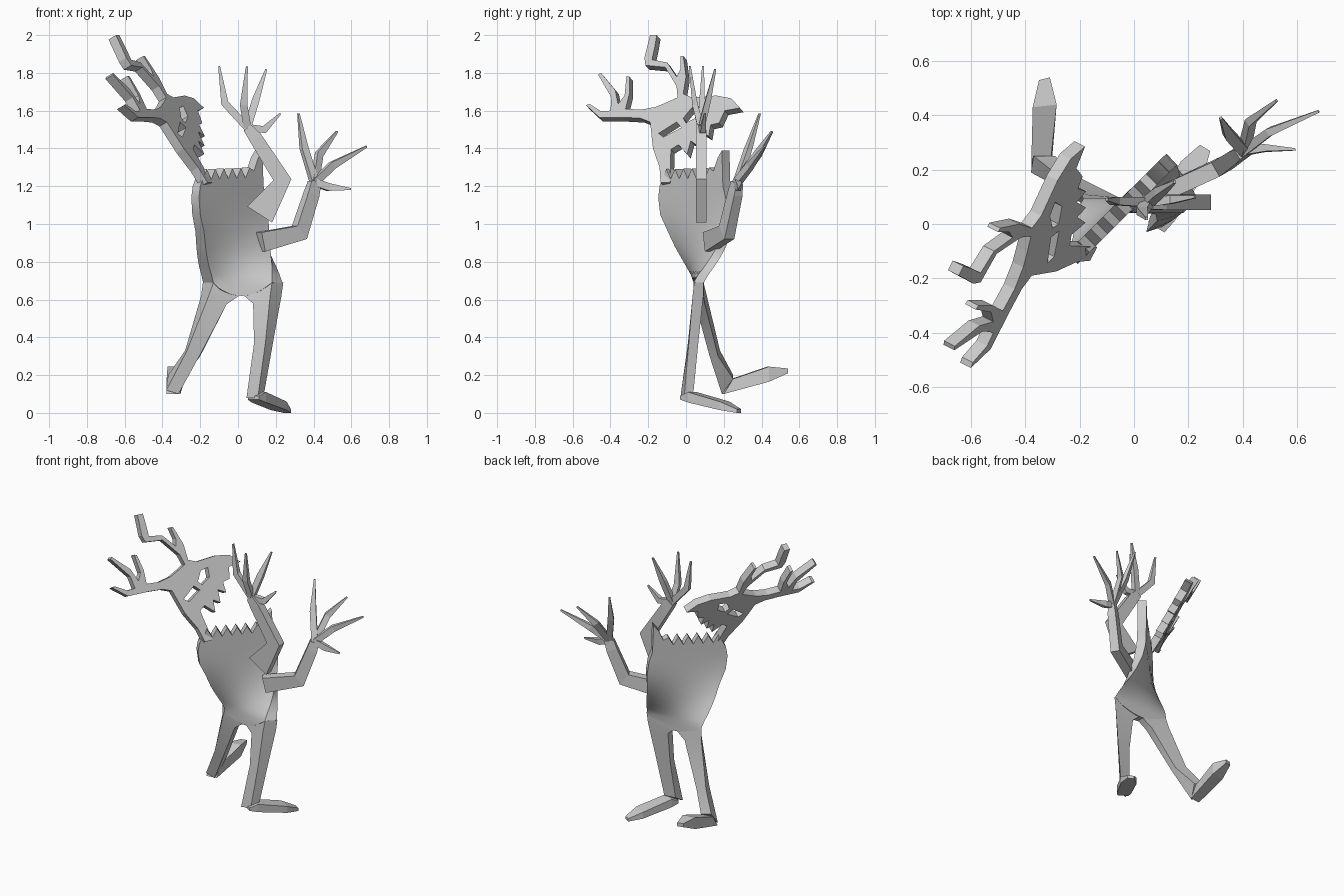
import bpy, bmesh, math
from mathutils import Vector as V

grey = bpy.data.materials.new("plain grey")
grey.diffuse_color = (0.6, 0.6, 0.6, 1)


def finish(bm, name, smooth=False):
    bmesh.ops.recalc_face_normals(bm, faces=bm.faces)
    me = bpy.data.meshes.new(name)
    bm.to_mesh(me)
    bm.free()
    me.materials.append(grey)
    ob = bpy.data.objects.new(name, me)
    bpy.context.collection.objects.link(ob)
    if smooth:
        bpy.ops.object.select_all(action='DESELECT')
        ob.select_set(True)
        bpy.context.view_layer.objects.active = ob
        bpy.ops.object.shade_smooth_by_angle(angle=0.6)
    return ob


def loft(name, sections, smooth=False):
    """Skin closed cross-sections and cap both ends."""
    bm = bmesh.new()
    rings = [[bm.verts.new(p) for p in s] for s in sections]
    for a, b in zip(rings, rings[1:]):
        n = len(a)
        for i in range(n):
            bm.faces.new((a[i], a[(i + 1) % n], b[(i + 1) % n], b[i]))
    bm.faces.new(rings[0])
    bm.faces.new(rings[-1])
    return finish(bm, name, smooth)


def limb(name, path, axis):
    """Flat tapered bar; path rows are (point, half width, half thickness)."""
    axis = V(axis).normalized()
    pts = [V(p[0]) for p in path]
    secs = []
    for i, (_, w, t) in enumerate(path):
        d = pts[min(i + 1, len(pts) - 1)] - pts[max(i - 1, 0)]
        s = d.cross(axis).normalized() * w
        n = axis * t
        secs.append([pts[i] + s + n, pts[i] - s + n, pts[i] - s - n, pts[i] + s - n])
    return loft(name, secs)


# Twisted torso slab with a toothed rim
ROWS = [(0.69, -0.13, 0.18), (0.73, -0.14, 0.18), (0.78, -0.155, 0.18), (0.83, -0.165, 0.175),
        (0.88, -0.172, 0.17), (0.96, -0.18, 0.165), (1.05, -0.2, 0.16), (1.14, -0.207, 0.15),
        (1.2, -0.2, 0.135), (1.23, -0.187, 0.13)]
COLS = 14
bm = bmesh.new()
front, back = [], []
for r, (z0, xl, xr) in enumerate([(0.62, -0.1, 0.14)] + ROWS):
    fr, br = [], []
    for c in range(COLS + 1):
        u = c / COLS
        x, z = xl + (xr - xl) * u, z0
        if r == 0:
            z = 0.62 + 0.04 * abs(2 * u - 1) ** 2
        elif r == len(ROWS):
            z = 1.235 + 0.01 * u + (0.055 if c % 2 else 0)
            if c >= COLS - 2:
                z = (1.28, 1.35, 1.39)[c - COLS + 2]
        t = max(0.0, min(1.0, (z0 - 0.7) / 0.4))
        k = math.sin(t * math.pi / 2)            # twist grows towards the shoulders
        y = 0.04 + 0.02 * k + k * x
        th = 0.055 - 0.015 * t
        dx = -th + 2 * th * u * (1 - k)
        fr.append(bm.verts.new((x, y, z)))
        br.append(bm.verts.new((x + dx, y + th, z)))
    front.append(fr)
    back.append(br)
for g in (front, back):
    for a, b in zip(g, g[1:]):
        for i in range(COLS):
            bm.faces.new((a[i], a[i + 1], b[i + 1], b[i]))
for c in (0, COLS):
    for r in range(len(front) - 1):
        bm.faces.new((front[r][c], front[r + 1][c], back[r + 1][c], back[r][c]))
for r in (0, -1):
    for c in range(COLS):
        bm.faces.new((front[r][c], front[r][c + 1], back[r][c + 1], back[r][c]))
finish(bm, "torso", True)

# Legs: front outer, front inner, back inner, back outer corners
loft("raised_leg", [
    [(-.13, .043, .69), (.02, .046, .63), (.02, .09, .63), (-.186, .093, .69)],
    [(-.155, .05, .62), (-.06, .05, .575), (-.06, .1, .575), (-.195, .11, .62)],
    [(-.27, .13, .33), (-.205, .125, .3), (-.2, .17, .3), (-.28, .18, .33)],
    [(-.38, .19, .12), (-.315, .19, .10), (-.29, .25, .18), (-.37, .25, .2)]], True)
loft("standing_leg", [
    [(.18, .043, .69), (.02, .046, .63), (.02, .09, .63), (.24, .093, .69)],
    [(.17, .035, .62), (.08, .035, .58), (.08, .085, .58), (.23, .092, .62)],
    [(.145, .015, .37), (.085, .01, .37), (.085, .055, .37), (.185, .065, .37)],
    [(.105, -.01, .08), (.045, -.03, .08), (.06, .03, .115), (.14, .04, .115)]], True)

# Feet
loft("raised_foot", [
    [(a, y, z0), (b, y + .01, z0), (b, y + .01 + s, z1), (a, y + s, z1)]
    for a, b, y, z0, z1, s in ((-.378, -.305, .19, .10, .18, .05),
                               (-.373, -.285, .43, .165, .245, 0),
                               (-.35, -.31, .53, .21, .235, 0))])
d, s = V((.52, .85, 0)), V((.85, -.52, 0))
loft("standing_foot", [
    [V((.09, 0, z0)) + d * t - s * w, V((.09, 0, z0)) + d * t + s * w,
     V((.09, 0, z1)) + d * t + s * w, V((.09, 0, z1)) + d * t - s * w]
    for t, w, z0, z1 in ((-.015, .035, .07, .09), (.04, .045, .055, .11),
                         (.24, .05, .015, .06), (.33, .022, 0, .02))])


# Arms with four branch-like fingers each
def arm(name, path, axis, fingers):
    limb(name, path, axis)
    wrist = path[-1][0]
    for i, (mid, tip) in enumerate(fingers):
        limb(f"{name}_finger_{i + 1}",
             [(wrist, .02, .018), (mid, .02, .015), (tip, .005, .005)], axis)


arm("raised_arm",
    [((.115, .08, 1.05), .078, .028), ((.235, .08, 1.235), .048, .028),
     ((.09, .08, 1.46), .035, .028), ((.05, .08, 1.51), .025, .026)], (0, 1, 0),
    [((-.07, .085, 1.64), (-.1, .09, 1.835)),
     ((.03, .048, 1.63), (.047, .02, 1.835)),
     ((.095, .118, 1.66), (.15, .155, 1.82)),
     ((.14, .09, 1.5), (.225, .1, 1.585))])
arm("forward_arm",
    [((.12, .12, .905), .052, .03), ((.325, .215, .955), .045, .03),
     ((.39, .26, 1.16), .035, .026), ((.405, .27, 1.22), .03, .02)], (-.5, .85, 0),
    [((.35, .33, 1.4), (.32, .39, 1.585)),
     ((.43, .38, 1.37), (.525, .455, 1.49)),
     ((.5, .34, 1.31), (.68, .415, 1.41)),
     ((.48, .28, 1.195), (.595, .275, 1.185))])

# Antlered head: a leaning flat plate with eye holes, outline in (y, z)
OUTLINE = [
    (-.135, 1.22), (-.14, 1.3), (-.175, 1.4), (-.19, 1.54),
    # lower antler
    (-.24, 1.56), (-.33, 1.565), (-.46, 1.565), (-.53, 1.63), (-.51, 1.635), (-.45, 1.597),
    (-.4, 1.6), (-.395, 1.67), (-.465, 1.79), (-.45, 1.8), (-.375, 1.71), (-.36, 1.635),
    (-.325, 1.68), (-.315, 1.785), (-.3, 1.78), (-.3, 1.69), (-.32, 1.61),
    (-.24, 1.605), (-.16, 1.62), (-.1, 1.645), (-.045, 1.67),
    # upper antler
    (-.05, 1.73), (-.11, 1.83), (-.215, 1.84), (-.22, 1.88), (-.19, 2.0), (-.155, 2.0),
    (-.165, 1.94), (-.18, 1.87), (-.1, 1.855), (-.05, 1.78), (-.03, 1.82), (-.03, 1.89),
    (-.015, 1.89), (0, 1.78), (-.015, 1.69),
    # crown and snout
    (.03, 1.67), (.16, 1.68), (.24, 1.665), (.285, 1.615), (.205, 1.6), (.175, 1.535),
    # teeth and jaw
    (.13, 1.525), (.12, 1.465), (.08, 1.49), (.06, 1.415), (.025, 1.44), (.005, 1.37),
    (-.04, 1.42), (-.08, 1.395), (-.085, 1.22)]
EYES = [[(-.145, 1.48), (-.05, 1.54), (-.025, 1.51), (-.12, 1.46)],
        [(-.015, 1.56), (.03, 1.615), (.08, 1.625), (.065, 1.57), (0, 1.535)]]
NORMAL = V((1, -.505, .586)).normalized()

bm = bmesh.new()
edges = []
for ring in [OUTLINE] + EYES:
    vs = [bm.verts.new((.622 + .505 * y - .586 * z, y, z)) for y, z in ring]
    edges += [bm.edges.new((vs[i - 1], vs[i])) for i in range(len(vs))]
bmesh.ops.triangle_fill(bm, edges=edges, use_beauty=True, normal=NORMAL)
ext = bmesh.ops.extrude_face_region(bm, geom=bm.faces[:], use_keep_orig=True)
moved = [g for g in ext["geom"] if isinstance(g, bmesh.types.BMVert)]
bmesh.ops.translate(bm, verts=moved, vec=NORMAL * -.05)
finish(bm, "antlered_head")
